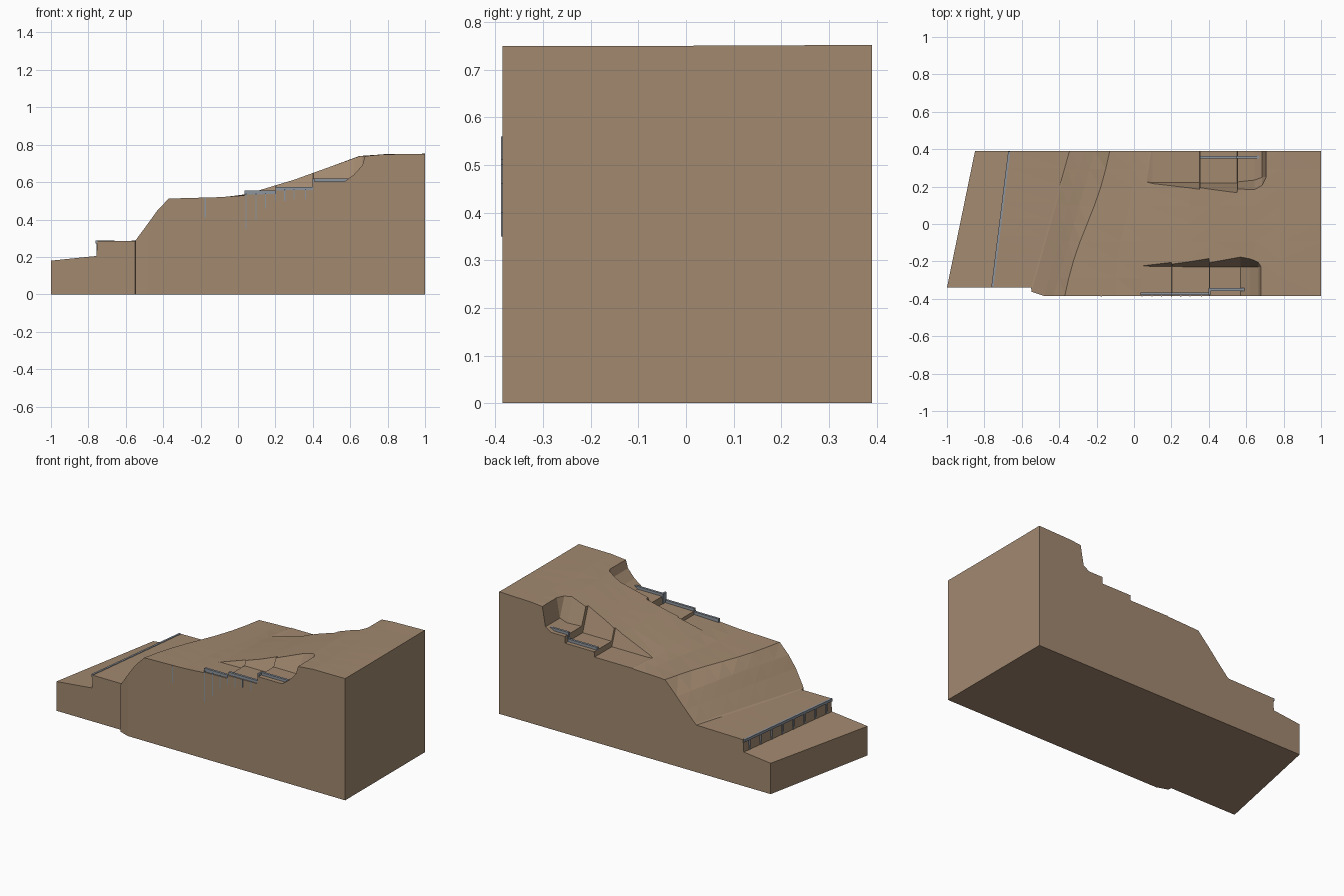
import bpy, bmesh, math
from mathutils import Vector

if "Cube" in bpy.data.objects:
    bpy.data.objects.remove(bpy.data.objects["Cube"])


def material(name, rgb):
    m = bpy.data.materials.new(name)
    m.diffuse_color = (*rgb, 1)
    m.use_nodes = True
    m.node_tree.nodes["Principled BSDF"].inputs["Base Color"].default_value = m.diffuse_color
    return m


EARTH = material("earth", (0.36, 0.25, 0.16))
STEEL = material("steel", (0.27, 0.30, 0.34))


def make_object(name, bm, mat):
    bmesh.ops.recalc_face_normals(bm, faces=bm.faces[:])
    mesh = bpy.data.meshes.new(name)
    bm.to_mesh(mesh)
    bm.free()
    mesh.materials.append(mat)
    ob = bpy.data.objects.new(name, mesh)
    bpy.context.collection.objects.link(ob)
    return ob


def loft(name, sections, mat):
    """Closed solid through equal-length loops."""
    bm = bmesh.new()
    rows = [[bm.verts.new(p) for p in s] for s in sections]
    n = len(rows[0])
    for a, b in zip(rows, rows[1:]):
        for i in range(n):
            j = (i + 1) % n
            bm.faces.new((a[i], a[j], b[j], b[i]))
    bm.faces.new(rows[0])
    bm.faces.new(rows[-1])
    bmesh.ops.triangulate(bm, faces=bm.faces[:])
    return make_object(name, bm, mat)


def beam(name, a, b, width, height, mat=STEEL):
    """Box running from a to b, bottom at the given z."""
    a, b = Vector(a), Vector(b)
    side = Vector((b.y - a.y, a.x - b.x, 0)).normalized() * width / 2
    up = Vector((0, 0, height))
    return loft(name, [[p - side, p + side, p + side + up, p - side + up] for p in (a, b)], mat)


# Hillside: each row is front x, front y, back x, then front / middle / back height
columns = [
    (-1.0, -.34, -.85, .18, .185, .19),
    (-.757, -.34, -.667, .205, .208, .21),
    (-.752, -.34, -.662, .285, .285, .285),
    (-.55, -.34, -.345, .285, .287, .29),
    (-.548, -.362, -.335, .288, .292, .298),
    (-.48, -.385, -.27, .38, .375, .365),
    (-.43, -.385, -.21, .45, .445, .43),
    (-.37, -.385, -.13, .51, .51, .512),
    (-.10, -.385, .0, .52, .52, .516),
    (.03, -.385, .08, .53, .534, .522),
    (.30, -.385, .30, .61, .61, .60),
    (.43, -.385, .43, .66, .66, .65),
    (.65, -.385, .65, .738, .738, .735),
    (.78, -.385, .78, .747, .747, .747),
    (1.0, -.385, 1.0, .75, .75, .752),
]
BACK, N = .39, 9
sections = []
for k, (xf, yf, xb, zf, zm, zb) in enumerate(columns):
    loop = [(xf, yf, 0)]
    for i in range(N):
        t = i / (N - 1)
        z = zf * (1 - t) * (1 - 2 * t) + zm * 4 * t * (1 - t) + zb * t * (2 * t - 1)
        x = xf + (xb - xf) * t
        if 6 < k < 14:
            z += .002 * math.sin(5 * t + 2 * k)
            x += .012 * math.sin(2 * math.pi * t) * (k < 9) * -1
        loop.append((x, yf + (BACK - yf) * t, z))
    loop.append((xb, BACK, 0))
    sections.append(loop)
hill = loft("hillside", sections, EARTH)


def terrace_cutter(name, floor, outer, lean):
    """Stepped cut; floor rows are x, z, inner y, and the bank leans inwards."""
    top = .9
    return loft(name, [[(x, outer, z), (x, yi, z), (x, yi + lean * (top - z), top), (x, outer, top)]
                       for x, z, yi in floor], EARTH)


# Terraces dug into the front and back of the slope
cutters = [
    terrace_cutter("front_terrace_cut", [
        (.015, .54, -.225), (.03, .532, -.225), (.2, .537, -.228), (.203, .556, -.228),
        (.4, .558, -.23), (.403, .603, -.23), (.57, .603, -.23), (.62, .64, -.23),
        (.665, .69, -.23), (.685, .76, -.23)], -.6, .5),
    terrace_cutter("back_terrace_cut", [
        (.06, .53, .225), (.10, .523, .222), (.35, .523, .222), (.353, .555, .22),
        (.55, .555, .22), (.553, .596, .225), (.645, .596, .235),
        (.685, .62, .25), (.71, .76, .25)], .6, -.36),
]
for c in cutters:
    mod = hill.modifiers.new(c.name, 'BOOLEAN')
    mod.operation = 'DIFFERENCE'
    mod.solver = 'EXACT'
    mod.object = c
    c.hide_render = True
bpy.context.view_layer.update()
graph = bpy.context.evaluated_depsgraph_get()
cut_mesh = bpy.data.meshes.new_from_object(hill.evaluated_get(graph))
hill.modifiers.clear()
hill.data = cut_mesh
for c in cutters:
    bpy.data.objects.remove(c)

# Retaining walls along the front terraces, with short returns at the steps
for i, (x0, x1, y, z) in enumerate([(.035, .2, -.372, .53), (.2, .4, -.372, .55), (.4, .59, -.35, .595)]):
    beam(f"front_wall_{i}", (x0, y, z), (x1, y, z), .014, .024)
beam("front_return", (.403, -.379, .552), (.403, -.343, .552), .012, .066)

# Retaining walls along the back terraces
for i, (x0, x1, z) in enumerate([(.352, .55, .55), (.55, .683, .59)]):
    beam(f"back_wall_{i}", (x0, .357, z), (x1, .357, z), .014, .022)
beam("back_return", (.553, .35, .553), (.553, .364, .553), .012, .058)

# Thin piles showing on the front face
for i, (x, z0, z1) in enumerate([(-.175, .41, .515), (.043, .35, .54), (.097, .40, .54), (.148, .46, .54),
                                 (.2, .50, .55), (.25, .50, .56), (.3, .51, .56), (.36, .51, .56)]):
    beam(f"pile_{i}", (x - .003, -.385, z0), (x + .003, -.385, z0), .006, z1 - z0)

# Lower wall: cap rail and posts along the step
low_a, low_b = Vector((-.757, -.338, .272)), Vector((-.667, .388, .272))
beam("lower_wall_cap", low_a, low_b, .012, .016)
for i in range(8):
    p = low_a.lerp(low_b, (i + .5) / 8)
    p.z = .21
    beam(f"lower_wall_post_{i}", p - Vector((0, .004, 0)), p + Vector((0, .004, 0)), .01, .065)
